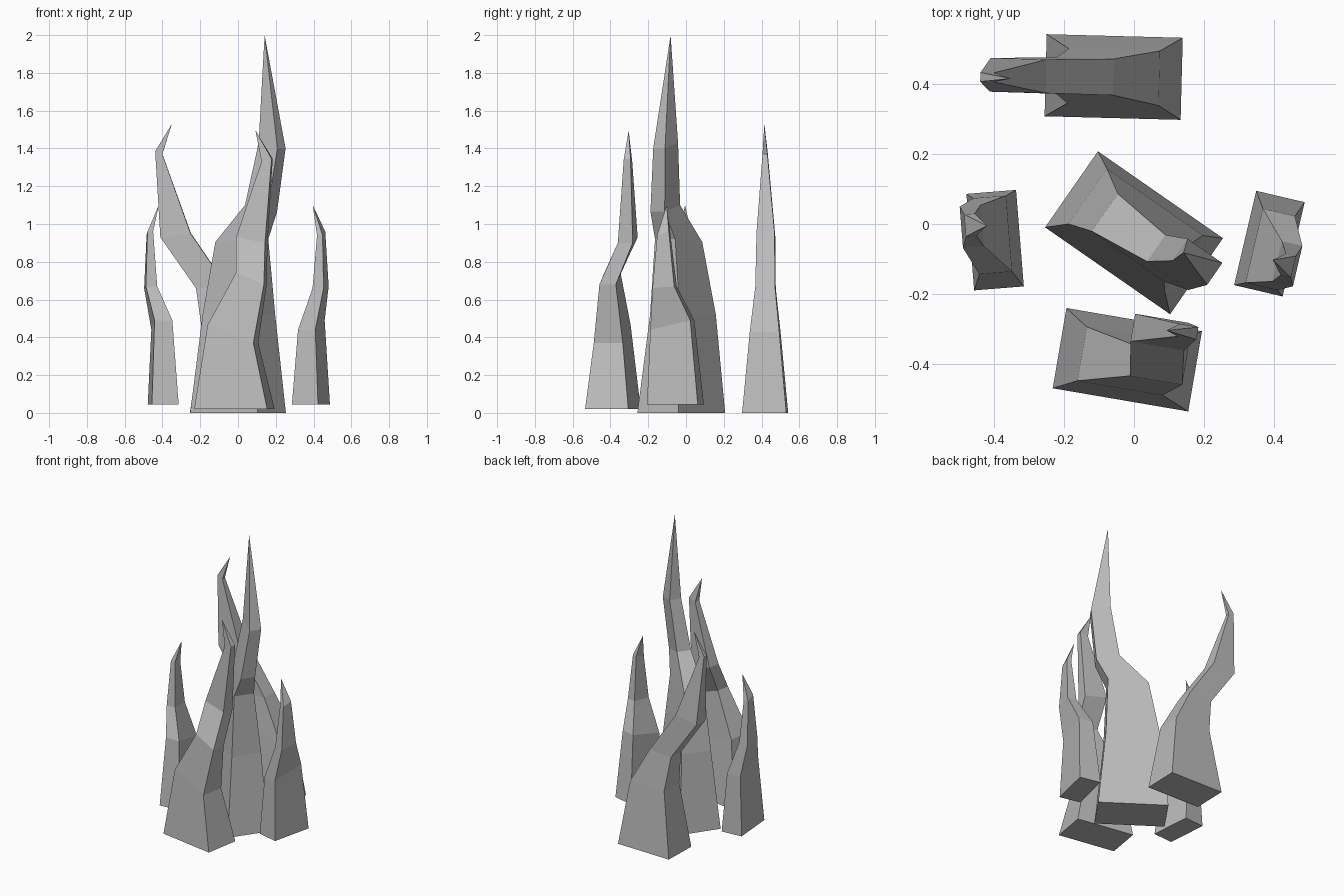
import bpy
import bmesh
from math import radians
from mathutils import Matrix, Vector

old = bpy.data.objects.get("Cube")
if old:
    bpy.data.objects.remove(old, do_unlink=True)

stone = bpy.data.materials.new("stone_grey")
stone.use_nodes = True
grey = (0.5, 0.5, 0.5, 1)
stone.diffuse_color = grey
stone.node_tree.nodes["Principled BSDF"].inputs["Base Color"].default_value = grey


def spire(name, centre, angle, rings, tip):
    """Loft four-sided tilted rings up to a point.
    Each ring: near end u, its z, far end u, its z, sideways centre, half width."""
    bm = bmesh.new()
    loops = []
    for near, z_near, far, z_far, side, half in rings:
        corners = [(near, side - half, z_near), (far, side - half, z_far),
                   (far, side + half, z_far), (near, side + half, z_near)]
        loops.append([bm.verts.new(c) for c in corners])
    bm.faces.new(reversed(loops[0]))
    for low, high in zip(loops, loops[1:]):
        for i in range(4):
            j = (i + 1) % 4
            bm.faces.new((low[i], low[j], high[j], high[i]))
    point = bm.verts.new(tip)
    for i in range(4):
        bm.faces.new((loops[-1][i], loops[-1][(i + 1) % 4], point))

    # Place the spire on the ground plan
    place = Matrix.Translation(Vector((*centre, 0))) @ Matrix.Rotation(radians(angle), 4, "Z")
    bm.transform(place)
    bmesh.ops.recalc_face_normals(bm, faces=bm.faces[:])
    mesh = bpy.data.meshes.new(name)
    bm.to_mesh(mesh)
    bm.free()
    mesh.materials.append(stone)
    obj = bpy.data.objects.new(name, mesh)
    bpy.context.scene.collection.objects.link(obj)
    return obj


# Tall middle spire
spire("centre_spire", (0, -0.025), -34.8, [
    (-0.217, 0, 0.217, 0, 0, 0.132),
    (-0.168, 0.52, 0.166, 0.52, 0.01, 0.096),
    (-0.101, 0.905, 0.15, 0.92, 0, 0.065),
    (0.077, 1.1, 0.22, 1.065, 0, 0.046),
    (0.135, 1.43, 0.256, 1.4, 0.035, 0.038),
], (0.148, 0.034, 2))

# Back spire, leaning towards the right side
spire("back_spire", (-0.058, 0.419), -1.5, [
    (-0.194, 0, 0.194, 0, 0, 0.117),
    (-0.13, 0.43, 0.13, 0.43, 0, 0.078),
    (-0.163, 0.66, 0, 0.67, 0, 0.052),
    (-0.352, 0.93, -0.192, 0.95, -0.003, 0.048),
    (-0.38, 1.385, -0.342, 1.37, -0.01, 0.013),
], (-0.292, -0.012, 1.53))

# Front spire with a hooked tip
spire("front_spire", (-0.019, -0.387), -9.7, [
    (-0.196, 0.02, 0.196, 0.02, 0, 0.116),
    (-0.13, 0.465, 0.116, 0.37, -0.005, 0.078),
    (0.015, 0.74, 0.166, 0.68, 0, 0.044),
    (0, 0.93, 0.155, 0.9, 0.093, 0.04),
    (0.13, 1.33, 0.184, 1.345, 0.108, 0.018),
], (0.096, 0.101, 1.495))

# Matching pair of small spires at the sides
small_rings = [
    (-0.138, 0.045, 0.138, 0.045, 0, 0.071),
    (-0.124, 0.44, 0.093, 0.49, -0.006, 0.047),
    (-0.103, 0.66, 0.015, 0.67, -0.063, 0.03),
    (-0.08, 0.94, -0.017, 0.96, -0.067, 0.015),
]
for name, centre, angle in (("left_spire", (0.386, -0.056), 76.8),
                            ("right_spire", (-0.396, -0.046), -85.4)):
    spire(name, centre, angle, small_rings, (-0.043, -0.02, 1.1))
